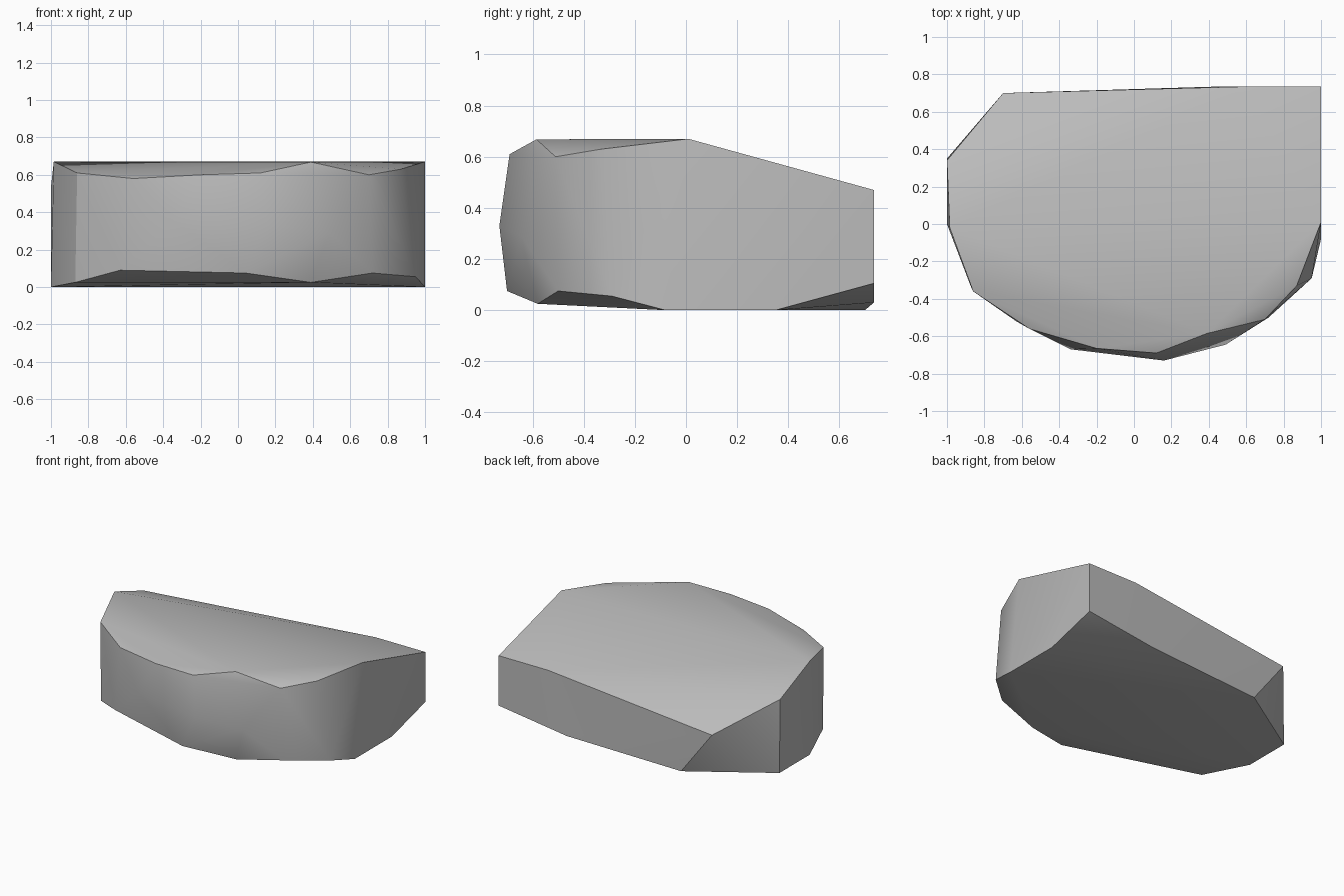
import bpy
import bmesh
import math

default_cube = bpy.data.objects.get("Cube")
if default_cube:
    bpy.data.objects.remove(default_cube, do_unlink=True)


def flat_material(name, colour):
    """One plain colour for viewport and render."""
    material = bpy.data.materials.new(name)
    material.use_nodes = True
    material.diffuse_color = colour
    shader = material.node_tree.nodes["Principled BSDF"]
    shader.inputs["Base Color"].default_value = colour
    shader.inputs["Roughness"].default_value = 0.9
    return material


def hull_object(name, outlines, material):
    """Stretch a chiselled skin over a stack of outlines."""
    bm = bmesh.new()
    for outline in outlines:
        for point in outline:
            bm.verts.new(point)
    result = bmesh.ops.convex_hull(bm, input=bm.verts[:], use_existing_faces=False)
    inside = {g for g in result["geom_interior"] + result["geom_unused"]
              if isinstance(g, bmesh.types.BMVert)}
    bmesh.ops.delete(bm, geom=list(inside), context='VERTS')
    # Merge triangles that lie in one plane into broad facets
    bmesh.ops.dissolve_limit(bm, angle_limit=math.radians(1),
                             verts=bm.verts[:], edges=bm.edges[:])
    bmesh.ops.recalc_face_normals(bm, faces=bm.faces[:])
    mesh = bpy.data.meshes.new(name)
    bm.to_mesh(mesh)
    bm.free()
    mesh.materials.append(material)
    obj = bpy.data.objects.new(name, mesh)
    bpy.context.collection.objects.link(obj)
    return obj


# Upper rim: chipped front edge, flat crown, slope falling to the back
front_rim = [(-.985, -.02, .67), (-.86, -.36, .61), (-.56, -.56, .58),
             (-.2, -.665, .6), (.12, -.69, .61), (.39, -.585, .668),
             (.7, -.51, .6), (.87, -.33, .63), (1, .01, .67)]
back_rim = [(1, .735, .47), (.6, .735, .47), (-.7, .7, .33), (-1, .34, .535)]

# Bulge halfway up the front
belly = [(-.34, -.67, .35), (.16, -.73, .33), (.49, -.645, .29)]

# Lower rim: undercut front and lifted back corner around a flat base
front_base = [(-.87, -.34, .025), (-.63, -.52, .09), (.04, -.7, .075),
              (.39, -.58, .025), (.72, -.5, .075), (.95, -.29, .055)]
flat_base = [(1, -.08, 0), (1, .35, 0), (-.45, .7, 0), (-1, .35, 0), (-1, 0, 0)]
back_base = [(1, .735, .105), (.45, .735, .03)]

stone_grey = flat_material("stone_grey", (.5, .5, .5, 1))
rock = hull_object("rock_slab",
                   [front_rim, back_rim, belly, front_base, flat_base, back_base],
                   stone_grey)

# Soft shading between shallow facets, crisp edges elsewhere
bpy.ops.object.select_all(action='DESELECT')
rock.select_set(True)
bpy.context.view_layer.objects.active = rock
bpy.ops.object.shade_smooth_by_angle(angle=math.radians(30))
